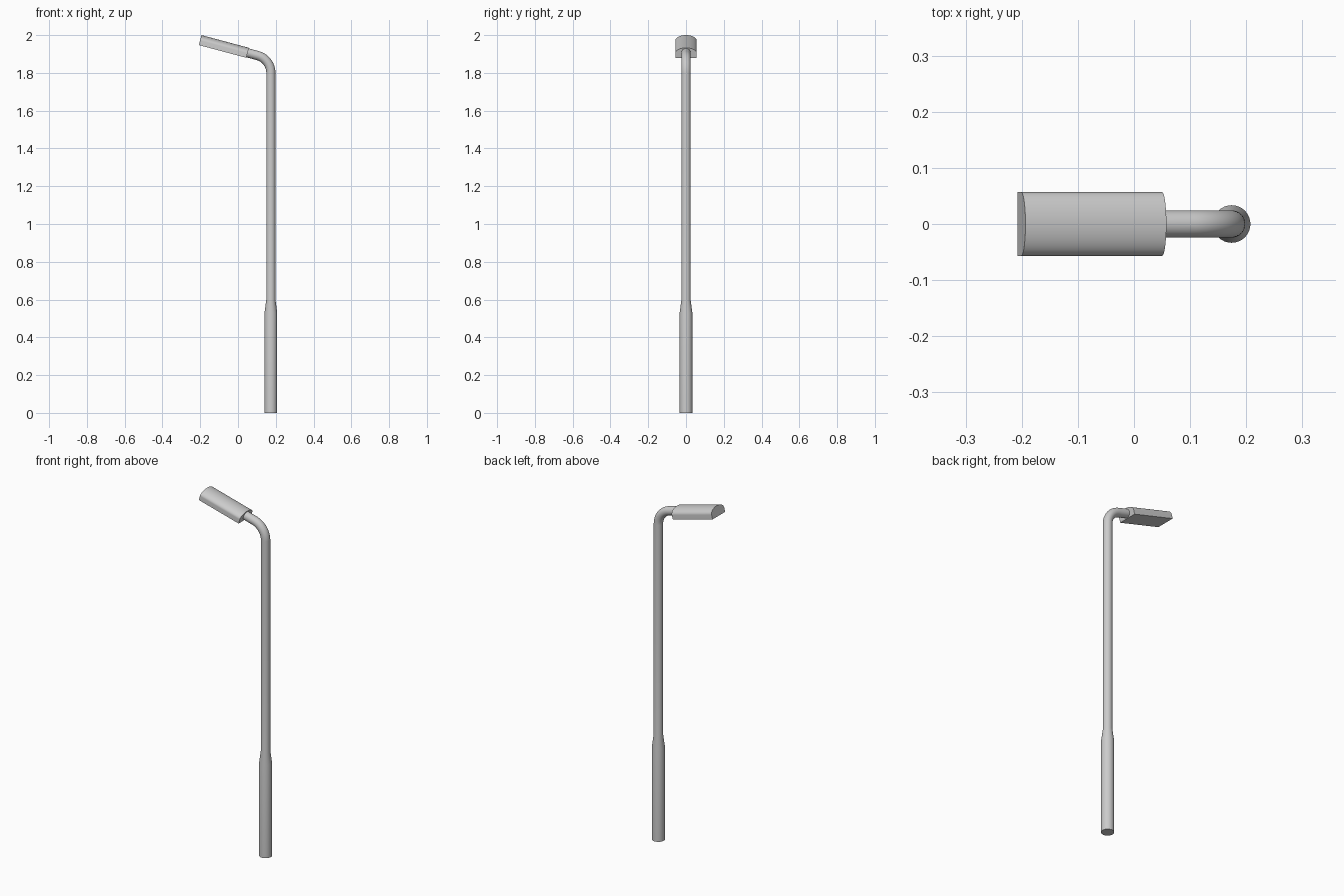
import bpy, bmesh, math
from mathutils import Vector

if "Cube" in bpy.data.objects:
    bpy.data.objects.remove(bpy.data.objects["Cube"])

TILT = math.radians(15)                               # upward tilt of the lamp arm
AXIS = Vector((-math.cos(TILT), 0, math.sin(TILT)))   # along the head, outwards
UP = Vector((math.sin(TILT), 0, math.cos(TILT)))      # head's own up direction


def loft(name, rings):
    """Skin a list of equal-length vertex rings, with capped ends."""
    bm = bmesh.new()
    loops = [[bm.verts.new(p) for p in ring] for ring in rings]
    n = len(loops[0])
    for a, b in zip(loops, loops[1:]):
        for i in range(n):
            bm.faces.new((a[i], a[(i + 1) % n], b[(i + 1) % n], b[i]))
    bm.faces.new(loops[0])
    bm.faces.new(loops[-1])
    bmesh.ops.recalc_face_normals(bm, faces=bm.faces[:])
    mesh = bpy.data.meshes.new(name)
    bm.to_mesh(mesh)
    bm.free()
    obj = bpy.data.objects.new(name, mesh)
    bpy.context.collection.objects.link(obj)
    bpy.ops.object.select_all(action='DESELECT')
    obj.select_set(True)
    bpy.context.view_layer.objects.active = obj
    bpy.ops.object.shade_smooth_by_angle(angle=math.radians(35))
    return obj


def circle(center, angle, radius, n=32):
    """Ring across a tube that leans `angle` from vertical towards -x."""
    side = Vector((math.cos(angle), 0, math.sin(angle)))
    y = Vector((0, 1, 0))
    return [center + radius * (side * math.cos(t) + y * math.sin(t))
            for t in (2 * math.pi * i / n for i in range(n))]


# Pole: thick base, short taper, slim shaft, bent arm
POLE_X, BASE_R, POLE_R = 0.174, 0.0335, 0.0243
BEND_R, BEND_Z, STEPS = 0.095, 1.80, 16
rings = [circle(Vector((POLE_X, 0, z)), 0, r)
         for z, r in ((0, BASE_R), (0.53, BASE_R), (0.60, POLE_R))]
for i in range(STEPS + 1):
    a = (math.pi / 2 - TILT) * i / STEPS
    p = Vector((POLE_X - BEND_R * (1 - math.cos(a)), 0, BEND_Z + BEND_R * math.sin(a)))
    rings.append(circle(p, a, POLE_R))
rings.append(circle(p + AXIS * 0.065, a, POLE_R))
loft("pole", rings)

# Lamp head: flat underside, short straight sides, rounded top
LENGTH, HALF_W, SIDE_H, CROWN_H = 0.26, 0.0567, 0.025, 0.0296
section = [(-HALF_W, 0), (HALF_W, 0)]
section += [(HALF_W * math.cos(t), SIDE_H + CROWN_H * math.sin(t))
            for t in (math.pi * i / 24 for i in range(25))]
near = Vector((0.0436, 0, 1.880))
loft("lamp_head", [[near + AXIS * d + UP * h + Vector((0, y, 0)) for y, h in section]
                   for d in (0, LENGTH)])
